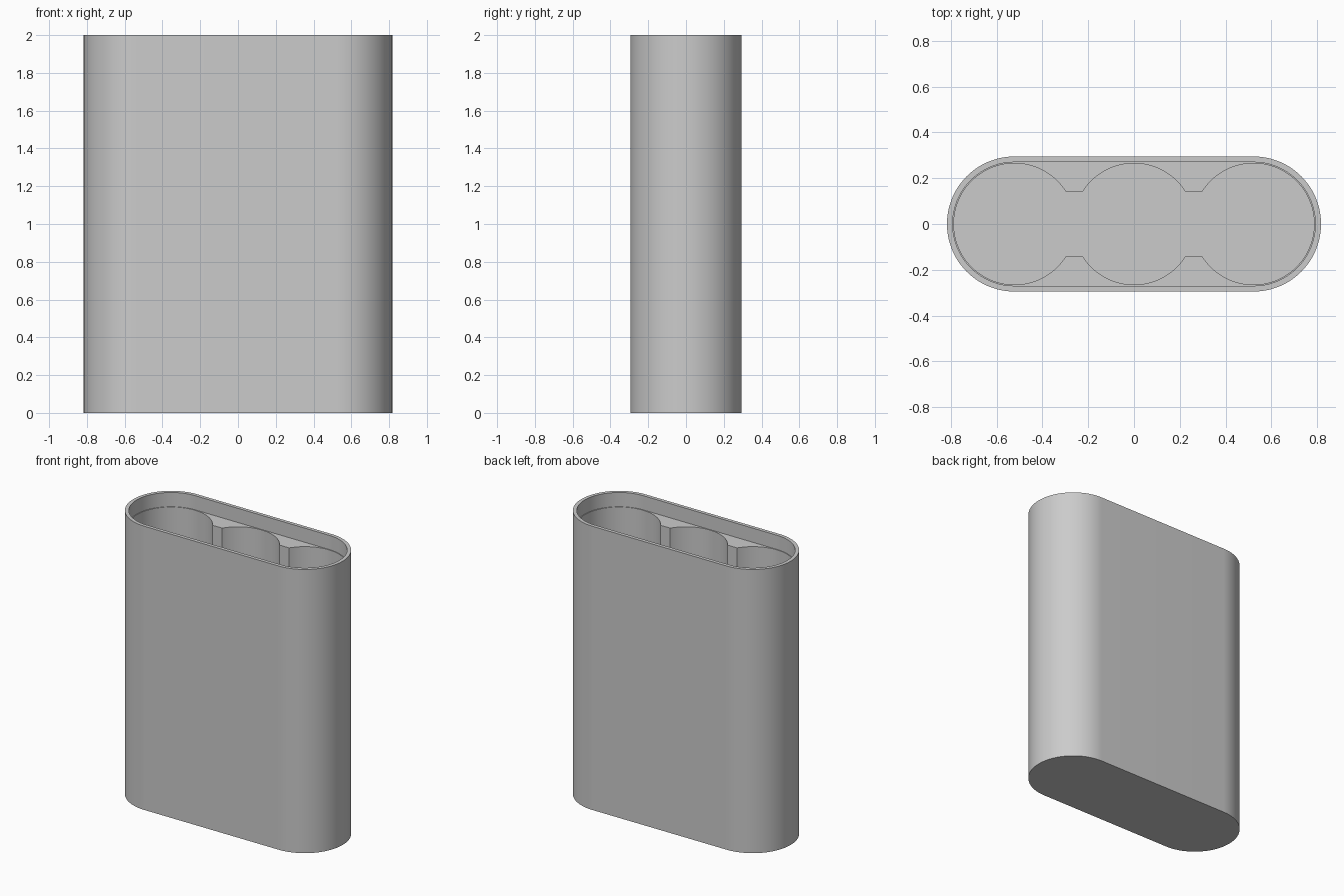
import bpy, bmesh, math

default = bpy.data.objects.get("Cube")
if default:
    bpy.data.objects.remove(default, do_unlink=True)

HEIGHT, LEDGE_Z, FLOOR_Z = 2.0, 1.9, 0.035
PITCH = 0.522            # spacing between the three bays
OUTER_R, RIM_R, BAY_R = 0.295, 0.27, 0.265
SLOT_Y = 0.143           # half width of the openings joining the bays
STEPS = 48


def arc(cx, r, start, end, steps=STEPS):
    """Points on an arc, angles in radians."""
    angles = [start + (end - start) * i / steps for i in range(steps + 1)]
    return [(cx + r * math.cos(a), r * math.sin(a)) for a in angles]


def stadium(r):
    q = math.pi / 2
    return arc(PITCH, r, -q, q) + arc(-PITCH, r, q, 3 * q)


def three_bays():
    a = math.asin(SLOT_Y / BAY_R)
    return (arc(PITCH, BAY_R, a - math.pi, math.pi - a, 2 * STEPS)
            + arc(0, BAY_R, a, math.pi - a)
            + arc(-PITCH, BAY_R, a, 2 * math.pi - a, 2 * STEPS)
            + arc(0, BAY_R, math.pi + a, 2 * math.pi - a))


bm = bmesh.new()


def ring(points, z):
    verts = [bm.verts.new((x, y, z)) for x, y in points]
    return verts, [bm.edges.new((v, verts[i - 1])) for i, v in enumerate(verts)]


def wall(low, high):
    for i in range(len(low[0])):
        bm.faces.new((low[0][i - 1], low[0][i], high[0][i], high[0][i - 1]))


def cap(*rings):
    bmesh.ops.triangle_fill(bm, use_beauty=True, use_dissolve=False,
                            edges=[e for r in rings for e in r[1]])


# Outer shell, recessed rim, and the joined bays
base = ring(stadium(OUTER_R), 0)
top = ring(stadium(OUTER_R), HEIGHT)
rim_top = ring(stadium(RIM_R), HEIGHT)
rim_low = ring(stadium(RIM_R), LEDGE_Z)
bay_top = ring(three_bays(), LEDGE_Z)
bay_floor = ring(three_bays(), FLOOR_Z)

for low, high in ((base, top), (rim_low, rim_top), (bay_floor, bay_top)):
    wall(low, high)
cap(base)
cap(top, rim_top)
cap(rim_low, bay_top)
cap(bay_floor)
bmesh.ops.recalc_face_normals(bm, faces=bm.faces)

mesh = bpy.data.meshes.new("holder_body")
bm.to_mesh(mesh)
bm.free()
body = bpy.data.objects.new("holder_body", mesh)
bpy.context.collection.objects.link(body)

# Single plain grey
grey = bpy.data.materials.new("plain_grey")
grey.use_nodes = True
color = (0.6, 0.6, 0.6, 1)
grey.diffuse_color = color
grey.node_tree.nodes["Principled BSDF"].inputs["Base Color"].default_value = color
mesh.materials.append(grey)

# Smooth curved walls, crisp rims
bpy.ops.object.select_all(action="DESELECT")
body.select_set(True)
bpy.context.view_layer.objects.active = body
bpy.ops.object.shade_smooth_by_angle(angle=math.radians(30))
